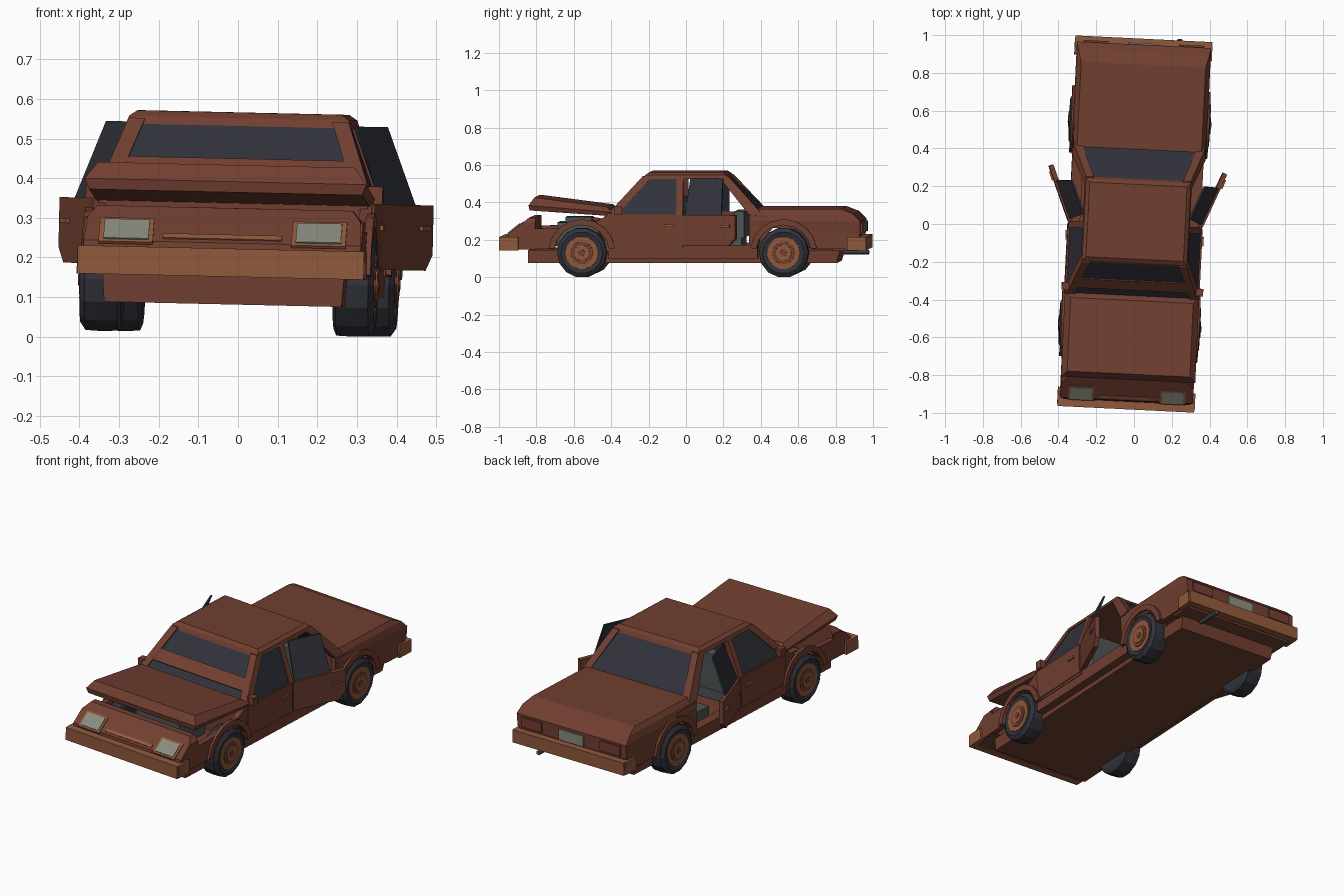
import bpy, bmesh, math
from mathutils import Matrix, Vector

if "Cube" in bpy.data.objects:
    bpy.data.objects.remove(bpy.data.objects["Cube"])

def material(name, col):
    m = bpy.data.materials.new(name)
    m.diffuse_color = (*col, 1)
    m.use_nodes = True
    m.node_tree.nodes["Principled BSDF"].inputs["Base Color"].default_value = m.diffuse_color
    return m

BODY = material("rust brown paint", (0.165, 0.049, 0.030))
TRIM = material("tan trim", (0.28, 0.100, 0.045))
DARK = material("dark glass and rubber", (0.031, 0.032, 0.043))
LAMP = material("pale lamp grey", (0.25, 0.26, 0.21))
GREY = material("interior grey", (0.075, 0.088, 0.092))
parts = []

# ---- helpers -------------------------------------------------------------
def loft(name, loops, mat):
    """Skin a row of equal-length loops and cap both ends."""
    bm = bmesh.new()
    rows = [[bm.verts.new(p) for p in lp] for lp in loops]
    n = len(rows[0])
    for a, b in zip(rows, rows[1:]):
        for i in range(n):
            j = (i + 1) % n
            bm.faces.new((a[i], a[j], b[j], b[i]))
    bm.faces.new(rows[0][::-1])
    bm.faces.new(rows[-1])
    bmesh.ops.recalc_face_normals(bm, faces=bm.faces[:])
    me = bpy.data.meshes.new(name)
    bm.to_mesh(me)
    bm.free()
    me.materials.append(mat)
    ob = bpy.data.objects.new(name, me)
    bpy.context.collection.objects.link(ob)
    parts.append(ob)
    return ob

def stack(name, rings, mat):
    """Rings of (y front, z front, y back, z back, half width)."""
    return loft(name, [[(-w, a, za), (w, a, za), (w, b, zb), (-w, b, zb)]
                       for a, za, b, zb, w in rings], mat)

def box(name, x0, x1, y0, y1, z0, z1, mat):
    return loft(name, [[(x0, y0, z), (x1, y0, z), (x1, y1, z), (x0, y1, z)]
                       for z in (z0, z1)], mat)

def lean(z):
    """Outer x of the car side: upright to the belt line, then leaning in."""
    return 0.352 - max(0, z - 0.345) * 0.37

def side(name, s, yz, mat, out=0.0, thick=0.03):
    return loft(name, [[(s * (lean(z) + o), y, z) for y, z in yz]
                       for o in (out, out - thick)], mat)

def lathe(name, s, yc, zc, prof, mat, n=14):
    return loft(name, [[(s * x, yc + r * math.cos(2 * math.pi * i / n),
                         zc + r * math.sin(2 * math.pi * i / n))
                        for i in range(n)] for x, r in prof], mat)

def arc(yc, r, a0, a1, n=9):
    return [(yc + r * math.cos(math.radians(a0 + (a1 - a0) * i / (n - 1))),
             0.142 + r * math.sin(math.radians(a0 + (a1 - a0) * i / (n - 1))))
            for i in range(n)]

def slope_plate(name, x0, x1, a, b, t0, t1, lift, mat):
    """Thin plate on the sloping line a-b (y, z), between fractions t0 and t1."""
    a, b = Vector(a), Vector(b)
    d = (b - a).normalized()
    nrm = Vector((-d.y, d.x))
    if nrm.y < 0:
        nrm = -nrm
    p, q = a.lerp(b, t0), a.lerp(b, t1)
    return loft(name, [[(x0, p.x + nrm.x * k, p.y + nrm.y * k), (x1, p.x + nrm.x * k, p.y + nrm.y * k),
                        (x1, q.x + nrm.x * k, q.y + nrm.y * k), (x0, q.x + nrm.x * k, q.y + nrm.y * k)]
                       for k in (lift - 0.008, lift)], mat)

# ---- main body -----------------------------------------------------------
stack("underbody", [(-0.83, 0.085, 0.82, 0.085, 0.30), (-0.83, 0.155, 0.84, 0.155, 0.305)], BODY)
stack("nose", [(-0.945, 0.16, -0.79, 0.16, 0.345), (-0.935, 0.24, -0.79, 0.24, 0.35),
               (-0.86, 0.30, -0.79, 0.30, 0.345), (-0.825, 0.328, -0.79, 0.328, 0.322)], BODY)
stack("trunk", [(0.365, 0.285, 0.95, 0.24, 0.352), (0.365, 0.315, 0.95, 0.31, 0.356),
                (0.365, 0.35, 0.91, 0.35, 0.347), (0.375, 0.376, 0.845, 0.376, 0.33)], BODY)
stack("tail_panel", [(0.80, 0.15, 0.93, 0.15, 0.34), (0.80, 0.26, 0.95, 0.26, 0.35)], BODY)
stack("open_hood", [(-0.82, 0.368, -0.385, 0.338, 0.345), (-0.825, 0.395, -0.375, 0.358, 0.356),
                    (-0.795, 0.437, -0.405, 0.386, 0.325)], BODY)
stack("roof", [(-0.215, 0.535, 0.24, 0.535, 0.284), (-0.205, 0.555, 0.23, 0.555, 0.278),
               (-0.185, 0.569, 0.21, 0.569, 0.258)], BODY)
box("firewall", -0.34, 0.34, -0.42, -0.39, 0.15, 0.345, BODY)
box("rear_bulkhead", -0.34, 0.34, 0.365, 0.38, 0.15, 0.35, BODY)

# ---- windscreen and rear window -------------------------------------------
def sloped_glass(name, y0, z0, w0, y1, z1, w1, dy):
    loft(name, [[(-w0, y0 + k * dy, z0 + k), (w0, y0 + k * dy, z0 + k),
                 (w1, y1 + k * dy, z1 + k), (-w1, y1 + k * dy, z1 + k)] for k in (-0.008, 0)], DARK)

sloped_glass("windscreen", -0.39, 0.35, 0.32, -0.205, 0.545, 0.255, -1)
sloped_glass("rear_window", 0.40, 0.372, 0.305, 0.225, 0.548, 0.25, 1)
slope_plate("cowl_strip", -0.29, 0.29, (-0.39, 0.35), (-0.205, 0.545), 0.24, 0.5, 0.008, BODY)

# ---- front and rear trim ---------------------------------------------------
nose_a, nose_b = (-0.935, 0.24), (-0.86, 0.30)
slope_plate("grille_strip", -0.15, 0.15, nose_a, nose_b, 0.12, 0.3, 0.004, TRIM)
for y, d in ((-0.94, -1), (0.94, 1)):
    nm = "front_bumper" if d < 0 else "rear_bumper"
    box(nm, -0.362, 0.362, min(y, y + 0.042 * d), max(y, y + 0.042 * d), 0.155, 0.226, TRIM)
    for s in (-1, 1):
        box(nm + "_end", *sorted((s * 0.335, s * 0.364)), *sorted((y - 0.06 * d, y + 0.03 * d)),
            0.155, 0.226, TRIM)
box("licence_plate", -0.08, 0.08, 0.948, 0.958, 0.235, 0.295, LAMP)
lathe("exhaust_rim", 1, 0, 0, [(0, 0.012), (0.14, 0.012)], GREY, 8)
parts[-1].data.transform(Matrix.Translation((0.19, 0.85, 0.142)) @ Matrix.Rotation(math.pi / 2, 4, 'Z'))

# ---- engine and cabin ------------------------------------------------------
box("engine_block", -0.14, 0.14, -0.68, -0.46, 0.15, 0.30, GREY)
box("air_filter", -0.09, 0.09, -0.64, -0.50, 0.30, 0.328, GREY)
box("dashboard", -0.31, 0.31, -0.39, -0.27, 0.26, 0.36, DARK)
box("rear_seat", -0.27, 0.27, 0.15, 0.31, 0.155, 0.22, GREY)
box("rear_seat_back", -0.27, 0.27, 0.27, 0.325, 0.22, 0.36, GREY)

# ---- parts repeated on both sides ------------------------------------------
for s in (-1, 1):
    # headlights and tail lights
    box_x = sorted((s * 0.175, s * 0.312))
    slope_plate("headlight_frame", *box_x, nose_a, nose_b, -0.1, 0.9, 0.005, TRIM)
    slope_plate("headlight", *sorted((s * 0.186, s * 0.30)), nose_a, nose_b, 0.0, 0.8, 0.009, LAMP)
    box("tail_light", *sorted((s * 0.19, s * 0.32)), 0.945, 0.96, 0.245, 0.30, BODY)

    # fenders with wheel arches, sills
    side("front_fender", s, [(-0.93, 0.16)] + arc(-0.54, 0.148, 172, 8) +
         [(0, 0.16), (0, 0.347), (-0.395, 0.347), (-0.47, 0.305), (-0.66, 0.275), (-0.79, 0.272),
          (-0.80, 0.30), (-0.86, 0.295), (-0.93, 0.24)], BODY)
    side("rear_fender", s, [(0.355, 0.16)] + arc(0.54, 0.148, 172, 8) +
         [(0.93, 0.16), (0.945, 0.30), (0.355, 0.345)], BODY)
    box("sill", *sorted((s * 0.29, s * 0.348)), -0.40, 0.40, 0.11, 0.182, BODY)
    for yc in (-0.54, 0.54):
        side("wheel_arch_flare", s, arc(yc, 0.18, 8, 172) + arc(yc, 0.148, 172, 8), BODY, 0.014, 0.02)

    # front door with handle, mirror
    side("front_door", s, [(-0.36, 0.175), (-0.01, 0.175), (-0.01, 0.345), (-0.385, 0.345), (-0.385, 0.25)],
         BODY, 0.005, 0.01)
    side("front_door_handle", s, [(-0.10, 0.28), (-0.05, 0.28), (-0.05, 0.292), (-0.10, 0.292)],
         TRIM, 0.014, 0.012)
    box("wing_mirror", *sorted((s * 0.325, s * 0.375)), -0.365, -0.325, 0.345, 0.39, BODY)

    # pillars and side glass
    side("front_pillar", s, [(-0.405, 0.345), (-0.35, 0.345), (-0.175, 0.54), (-0.217, 0.55)], BODY, 0.002, 0.042)
    side("middle_pillar", s, [(-0.035, 0.345), (0, 0.345), (0, 0.54), (-0.035, 0.54)], BODY, 0.002, 0.03)
    side("rear_pillar", s, [(0.355, 0.345), (0.415, 0.36), (0.24, 0.55), (0.195, 0.54)], BODY, 0.002, 0.042)
    side("front_side_window", s, [(-0.355, 0.345), (-0.03, 0.345), (-0.03, 0.538), (-0.18, 0.538)],
         DARK, -0.004, 0.008)

    # rear door swung open about its front edge
    door = [side("rear_door", s, [(0, 0.18), (0.27, 0.18), (0.31, 0.22), (0.31, 0.345), (0, 0.345)], BODY, 0.005, 0.025),
            side("rear_door_window", s, [(0.01, 0.34), (0.225, 0.34), (0.20, 0.54), (0.01, 0.54)],
                 DARK, -0.004, 0.01),
            side("rear_door_handle", s, [(0.23, 0.28), (0.28, 0.28), (0.28, 0.292), (0.23, 0.292)],
                 TRIM, 0.014, 0.012)]
    hinge = Matrix.Translation((s * 0.352, 0, 0))
    for ob in door:
        ob.data.transform(hinge @ Matrix.Rotation(-s * math.radians(22), 4, 'Z') @ hinge.inverted())

    # front seats
    box("front_seat", *sorted((s * 0.05, s * 0.27)), -0.22, -0.04, 0.155, 0.23, GREY)
    box("front_seat_back", *sorted((s * 0.05, s * 0.27)), -0.06, 0.0, 0.23, 0.43, GREY)

    # wheels
    for yc, nm in ((-0.54, "front_wheel"), (0.54, "rear_wheel")):
        lathe(nm + "_tyre", s, yc, 0.142, [(0.268, 0.115), (0.276, 0.133), (0.32, 0.135), (0.358, 0.133),
                                           (0.372, 0.112), (0.366, 0.09)], DARK)
        lathe(nm + "_rim", s, yc, 0.142, [(0.34, 0.092), (0.370, 0.088)], TRIM)
        lathe(nm + "_ring", s, yc, 0.142, [(0.36, 0.062), (0.373, 0.060)], BODY)
        lathe(nm + "_hub", s, yc, 0.142, [(0.36, 0.045), (0.377, 0.042)], TRIM)
        lathe(nm + "_cap", s, yc, 0.142, [(0.36, 0.02), (0.380, 0.018)], BODY)

# ---- slight turn and tilt of the whole car, then set on the ground ----------
pose = Matrix.Rotation(math.radians(-2.8), 4, 'Z') @ Matrix.Rotation(math.radians(1.3), 4, 'Y')
for ob in parts:
    ob.data.transform(pose)
low = min(v.co.z for ob in parts for v in ob.data.vertices)
for ob in parts:
    ob.data.transform(Matrix.Translation((0, 0, -low)))
